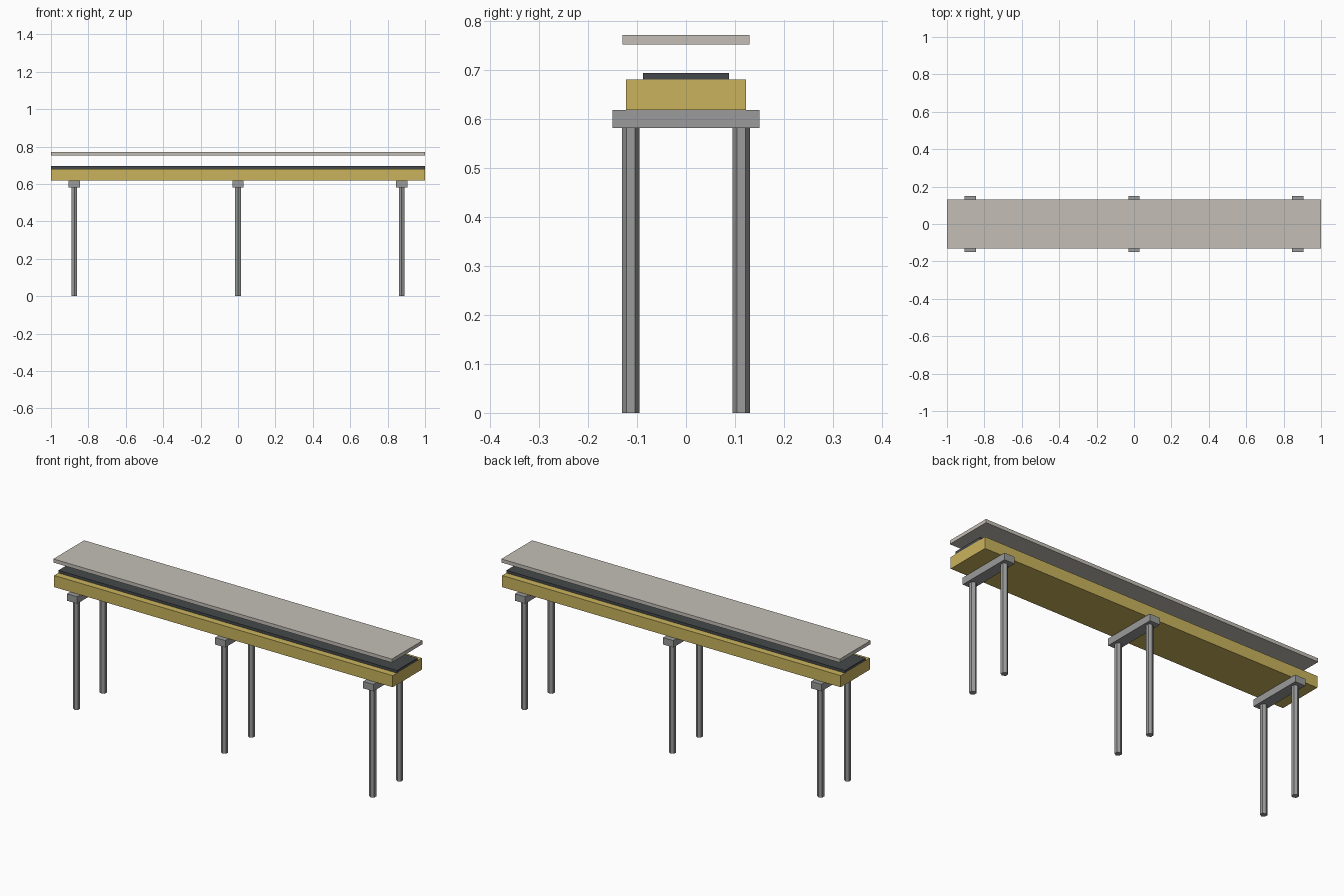
import bpy
import math

if "Cube" in bpy.data.objects:
    bpy.data.objects.remove(bpy.data.objects["Cube"], do_unlink=True)


def material(name, rgb):
    mat = bpy.data.materials.new(name)
    mat.use_nodes = True
    colour = (*rgb, 1)
    mat.diffuse_color = colour
    mat.node_tree.nodes["Principled BSDF"].inputs["Base Color"].default_value = colour
    return mat


def box(name, x, half_x, half_y, bottom, top, mat):
    """Box centred on y = 0, between two heights."""
    bpy.ops.mesh.primitive_cube_add(size=2, location=(x, 0, (bottom + top) / 2))
    obj = bpy.context.object
    obj.name = name
    obj.scale = (half_x, half_y, (top - bottom) / 2)
    bpy.ops.object.transform_apply(location=False, rotation=False, scale=True)
    obj.data.materials.append(mat)
    return obj


def post(name, x, y, radius, height, mat):
    """Six-sided upright with a flat face towards x."""
    bpy.ops.mesh.primitive_cylinder_add(vertices=6, radius=radius, depth=height,
                                        location=(x, y, height / 2))
    obj = bpy.context.object
    obj.name = name
    obj.data.materials.append(mat)
    return obj


canopy_grey = material("warm pale grey", (0.55, 0.52, 0.47))
deck_yellow = material("mustard yellow", (0.59, 0.45, 0.11))
steel_grey = material("steel grey", (0.32, 0.33, 0.32))
belt_dark = material("charcoal", (0.06, 0.066, 0.07))

# Long stacked layers
box("deck_beam", 0, 1, 0.123, 0.619, 0.681, deck_yellow)
box("belt", 0, 1, 0.0875, 0.681, 0.695, belt_dark)
box("canopy", 0, 1, 0.13, 0.753, 0.772, canopy_grey)

# Three trestles, each a crossbeam on two posts
for place, x in (("right", -0.875), ("middle", 0), ("left", 0.875)):
    box(place + "_crossbeam", x, 0.03, 0.15, 0.582, 0.619, steel_grey)
    for side, y in (("front", -0.113), ("back", 0.113)):
        post(f"{place}_{side}_leg", x, y, 0.0175, 0.582, steel_grey)
